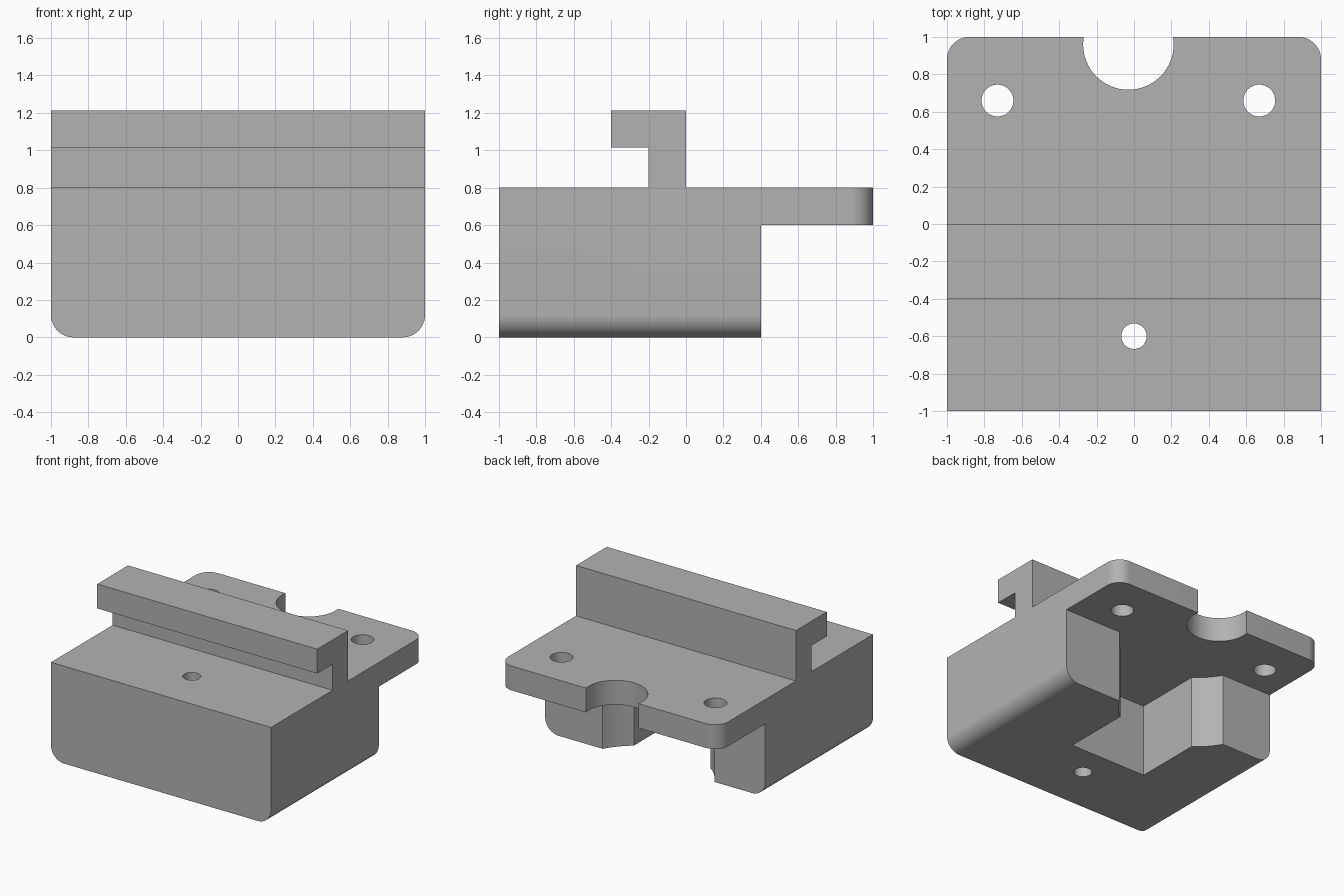
import bpy, bmesh, math
from mathutils import Vector

cube = bpy.data.objects.get("Cube")
if cube:
    bpy.data.objects.remove(cube, do_unlink=True)

# One plain grey material
grey = bpy.data.materials.new("plain grey")
grey.use_nodes = True
colour = (0.45, 0.45, 0.45, 1)
grey.diffuse_color = colour
grey.node_tree.nodes["Principled BSDF"].inputs["Base Color"].default_value = colour


def prism(name, points, sweep, edge_rule=None, radius=0):
    """Extrude a closed outline along sweep and round the edges chosen by edge_rule."""
    bm = bmesh.new()
    face = bm.faces.new([bm.verts.new(p) for p in points])
    new = bmesh.ops.extrude_face_region(bm, geom=[face])["geom"]
    moved = [v for v in new if isinstance(v, bmesh.types.BMVert)]
    bmesh.ops.translate(bm, verts=moved, vec=Vector(sweep))
    bmesh.ops.recalc_face_normals(bm, faces=bm.faces)
    if edge_rule:
        chosen = [e for e in bm.edges if all(edge_rule(v.co) for v in e.verts)]
        bmesh.ops.bevel(bm, geom=chosen, offset=radius, segments=10,
                        profile=0.5, affect='EDGES')
    mesh = bpy.data.meshes.new(name)
    bm.to_mesh(mesh)
    bm.free()
    mesh.materials.append(grey)
    obj = bpy.data.objects.new(name, mesh)
    bpy.context.collection.objects.link(obj)
    return obj


def arc(cx, cy, r, start, end, steps, z):
    angles = [start + (end - start) * i / steps for i in range(steps + 1)]
    return [(cx + r * math.cos(a), cy + r * math.sin(a), z) for a in angles]


def round_cutter(name, x, y, r):
    return prism(name, arc(x, y, r, 0, math.tau, 64, -0.1)[:-1], (0, 0, 1.0))


# Block, overhanging plate and hooked rail share one side outline
side = [(-1, 0), (0.4, 0), (0.4, 0.6), (1, 0.6), (1, 0.8), (0, 0.8),
        (0, 1.214), (-0.4, 1.214), (-0.4, 1.014), (-0.2, 1.014),
        (-0.2, 0.8), (-1, 0.8)]
bracket = prism("mounting_bracket", [(-1, y, z) for y, z in side], (2, 0, 0))

# Round the lower long edges and the plate corners
bm = bmesh.new()
bm.from_mesh(bracket.data)
rounded = []
for e in bm.edges:
    a, b = (v.co for v in e.verts)
    same_x = abs(a.x - b.x) < 0.01
    low = max(a.z, b.z) < 0.01
    back = min(a.y, b.y) > 0.99
    if same_x and (low or back):
        rounded.append(e)
bmesh.ops.bevel(bm, geom=rounded, offset=0.12, segments=12, profile=0.5, affect='EDGES')
bm.to_mesh(bracket.data)
bm.free()

# Pocket under the plate with a curved flare at its mouth
MID = -0.03
flare_a, flare_b = math.atan2(-0.47, 0.35), math.atan2(-0.24, 0.525)
right_flare = arc(MID, 0.69, 0.585, flare_a, flare_b, 8, -0.1)
left_flare = [(2 * MID - x, y, z) for x, y, z in reversed(right_flare)]
pocket_outline = ([(MID - 0.35, -0.34, -0.1), (MID + 0.35, -0.34, -0.1)]
                  + right_flare + left_flare)

cutters = [
    prism("pocket_cutter", pocket_outline, (0, 0, 0.7)),
    round_cutter("notch_cutter", MID, 0.96, 0.242),
    round_cutter("block_hole_cutter", 0, -0.6, 0.068),
]
for s in (-1, 1):
    cutters.append(round_cutter("plate_hole_cutter", MID + s * 0.7, 0.66, 0.085))

for c in cutters:
    c.hide_render = True
    mod = bracket.modifiers.new(c.name, 'BOOLEAN')
    mod.operation = 'DIFFERENCE'
    mod.solver = 'EXACT'
    mod.object = c

# Keep the cut result and drop the cutters
bpy.context.view_layer.update()
evaluated = bracket.evaluated_get(bpy.context.evaluated_depsgraph_get())
result = bpy.data.meshes.new_from_object(evaluated)
bracket.modifiers.clear()
bracket.data = result
for c in cutters:
    bpy.data.objects.remove(c, do_unlink=True)

bpy.ops.object.select_all(action='DESELECT')
bracket.select_set(True)
bpy.context.view_layer.objects.active = bracket
bpy.ops.object.shade_smooth_by_angle(angle=math.radians(30))
